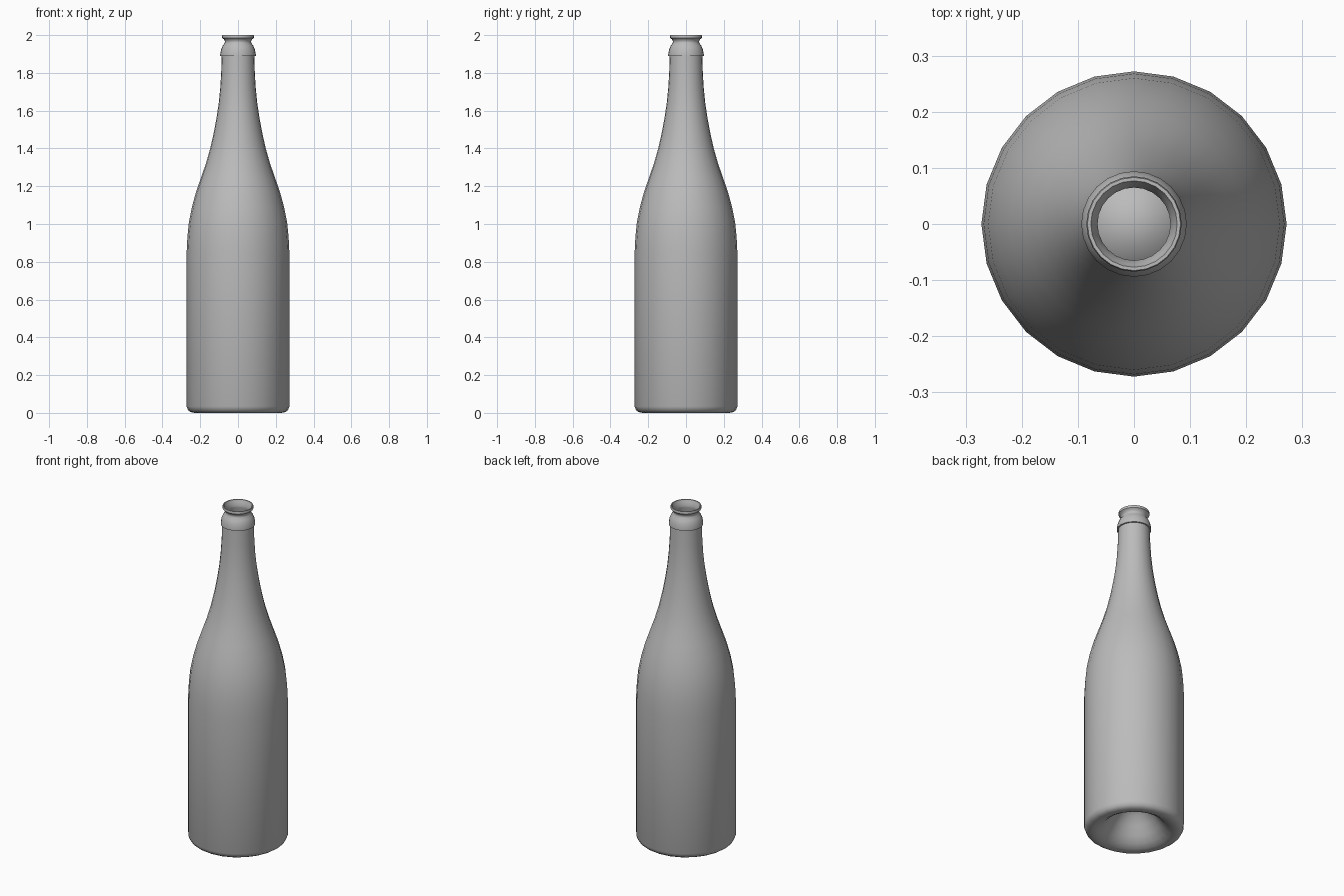
import bpy, bmesh, math

SIDES = 24
WALL = 0.006

cube = bpy.data.objects.get("Cube")
if cube:
    bpy.data.objects.remove(cube, do_unlink=True)

# One grey material
grey = bpy.data.materials.new("Plain grey")
grey.use_nodes = True
colour = (0.5, 0.5, 0.5, 1.0)
grey.diffuse_color = colour
grey.node_tree.nodes["Principled BSDF"].inputs["Base Color"].default_value = colour


def lathe(name, profile):
    """Turn a (radius, height) profile around the z axis."""
    bm = bmesh.new()
    rings = []
    for r, z in profile:
        if r == 0:
            rings.append([bm.verts.new((0, 0, z))] * SIDES)
        else:
            rings.append([bm.verts.new((r * math.cos(2 * math.pi * i / SIDES),
                                        r * math.sin(2 * math.pi * i / SIDES), z))
                          for i in range(SIDES)])
    for a, b in zip(rings, rings[1:]):
        for i in range(SIDES):
            j = (i + 1) % SIDES
            corners = list(dict.fromkeys((a[i], a[j], b[j], b[i])))
            bm.faces.new(corners)
    bmesh.ops.recalc_face_normals(bm, faces=bm.faces)
    mesh = bpy.data.meshes.new(name)
    bm.to_mesh(mesh)
    bm.free()
    obj = bpy.data.objects.new(name, mesh)
    bpy.context.collection.objects.link(obj)
    mesh.materials.append(grey)
    bpy.ops.object.select_all(action="DESELECT")
    obj.select_set(True)
    bpy.context.view_layer.objects.active = obj
    bpy.ops.object.shade_smooth_by_angle(angle=math.radians(40))
    return obj


# Hollow pushed up into the base, from the centre outwards
punt = [(0, 0.18), (0.04, 0.172), (0.08, 0.145), (0.115, 0.1),
        (0.145, 0.055), (0.175, 0.022), (0.205, 0.005)]
# Rounded heel, straight body, shoulder and neck
side = [(0.23, 0), (0.25, 0.004), (0.264, 0.014), (0.272, 0.034), (0.272, 0.85),
        (0.268, 0.93), (0.26, 1.01), (0.244, 1.09), (0.222, 1.17), (0.196, 1.245),
        (0.170, 1.32), (0.147, 1.40), (0.129, 1.48), (0.114, 1.56), (0.102, 1.64),
        (0.094, 1.72), (0.089, 1.80), (0.086, 1.89)]
# Collar, waist and flared lip
finish = [(0.094, 1.89), (0.094, 1.899), (0.089, 1.925), (0.081, 1.944), (0.071, 1.957),
          (0.069, 1.966), (0.074, 1.977), (0.084, 1.985), (0.085, 1.993),
          (0.083, 2.0), (0.077, 2.0)]
# Inner wall back down to the inside of the base
inner = [(0.072, 1.985), (0.065, 1.968), (0.066, 1.955), (0.078, 1.91)]
inner += [(r - WALL, z) for r, z in reversed(side[3:])]
inner += [(0.235, 0.014), (0.205, 0.016)]
inner += [(r, z + WALL) for r, z in reversed(punt[:-1])]

lathe("bottle", punt + side + finish + inner)
